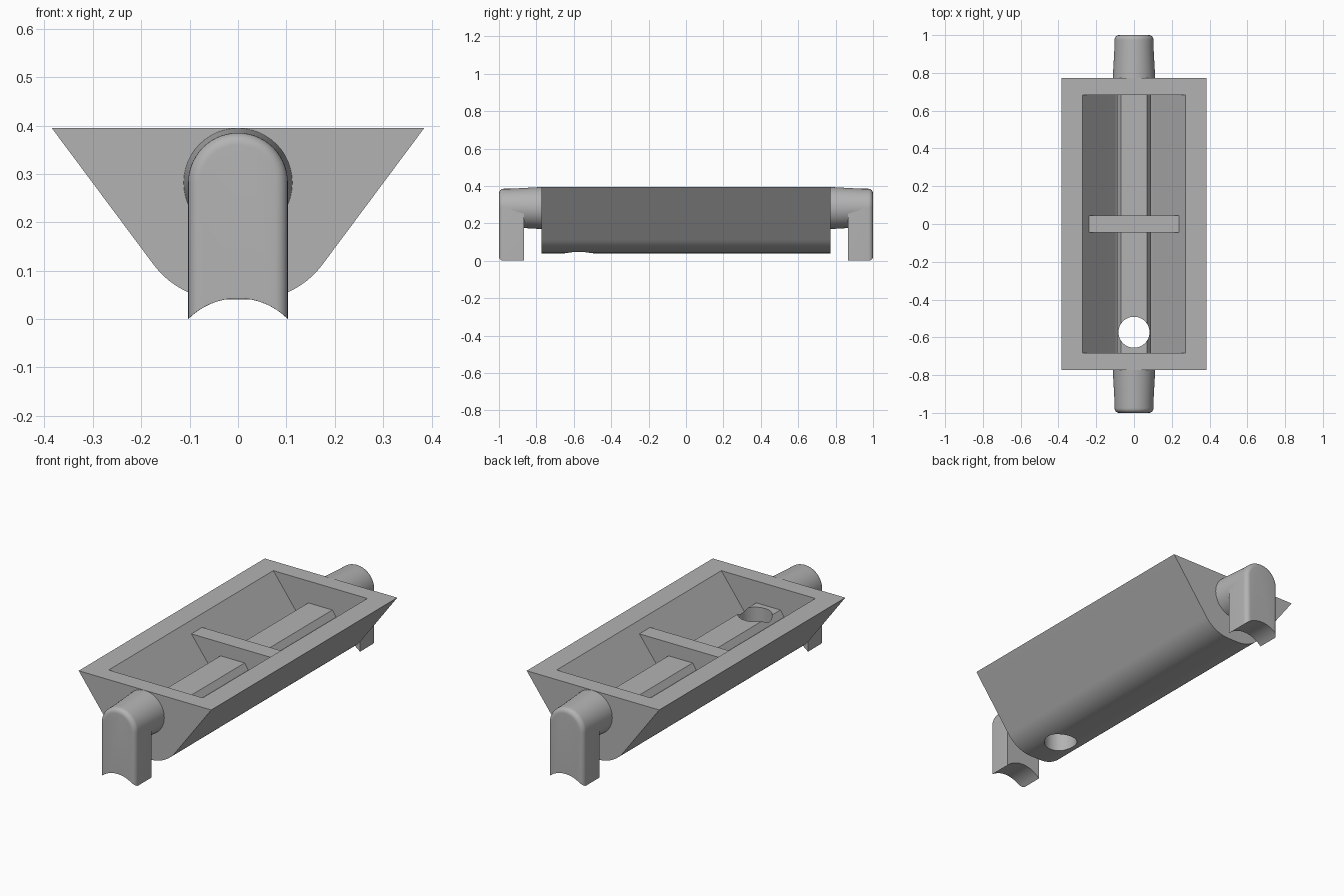
import bpy, bmesh
from math import sin, cos, radians, sqrt, pi

cube = bpy.data.objects.get("Cube")
if cube:
    bpy.data.objects.remove(cube, do_unlink=True)

grey = bpy.data.materials.new("plain grey")
grey.use_nodes = True
GREY = (0.45, 0.45, 0.45, 1)
grey.diffuse_color = GREY
grey.node_tree.nodes["Principled BSDF"].inputs["Base Color"].default_value = GREY

TOP, AXIS_Z = 0.395, 0.282


def loft(name, sections):
    """Skin a list of (y, [(x, z), ...]) sections and cap both ends."""
    bm = bmesh.new()
    rings = [[bm.verts.new((x, y, z)) for x, z in pts] for y, pts in sections]
    n = len(rings[0])
    for a, b in zip(rings, rings[1:]):
        for i in range(n):
            j = (i + 1) % n
            bm.faces.new((a[i], a[j], b[j], b[i]))
    bm.faces.new(rings[0])
    bm.faces.new(rings[-1])
    bmesh.ops.recalc_face_normals(bm, faces=bm.faces)
    mesh = bpy.data.meshes.new(name)
    bm.to_mesh(mesh)
    bm.free()
    obj = bpy.data.objects.new(name, mesh)
    bpy.context.collection.objects.link(obj)
    mesh.materials.append(grey)
    return obj


def prism(name, profile, half_length):
    return loft(name, [(-half_length, profile), (half_length, profile)])


def mirrored(half):
    return half + [(-x, z) for x, z in reversed(half)]


def arc(cx, cz, r, start, end, steps):
    """Arc points, angles in degrees from straight down."""
    angles = [radians(start + (end - start) * i / steps) for i in range(steps + 1)]
    return [(cx + r * sin(a), cz - r * cos(a)) for a in angles]


def select_only(obj):
    bpy.ops.object.select_all(action='DESELECT')
    obj.select_set(True)
    bpy.context.view_layer.objects.active = obj


def smooth(obj):
    select_only(obj)
    bpy.ops.object.shade_smooth_by_angle(angle=radians(30))


def cut(obj, cutter):
    select_only(obj)
    mod = obj.modifiers.new("cut", 'BOOLEAN')
    mod.operation = 'DIFFERENCE'
    mod.solver = 'EXACT'
    mod.object = cutter
    bpy.ops.object.modifier_apply(modifier=mod.name)
    bpy.data.objects.remove(cutter, do_unlink=True)


# Trough with a rounded keel
outer = [(0.385, TOP)] + arc(0.03, 0.22, 0.18, 53.4, 0, 14)
trough = prism("trough", mirrored(outer), 0.772)

# Cavity that leaves a chamfered rib along the floor
inner = [(0.273, 0.5), (0.273, TOP)] + arc(0.03, 0.22, 0.09, 53.4, 41.8, 4)
inner += [(0.09, 0.25), (0.07, 0.28)]
cut(trough, prism("cavity_cutter", mirrored(inner), 0.683))

# Drain hole through the rib and keel
bpy.ops.mesh.primitive_cylinder_add(vertices=48, radius=0.082, depth=1,
                                    location=(0, -0.573, 0.2))
cut(trough, bpy.context.object)
smooth(trough)

# Cross divider in the middle
divider = prism("divider", mirrored([(0.24, 0.35), (0.09, 0.149)]), 0.045)


def circle(r):
    return [(r * sin(2 * pi * i / 48), AXIS_Z + r * cos(2 * pi * i / 48))
            for i in range(48)]


def post_outline(w):
    """Round-topped post with a concave saddle foot."""
    saddle = 0.145
    head = arc(0, AXIS_Z, w, 90, 270, 28)
    xs = [-w + 2 * w * i / 16 for i in range(17)]
    return head + [(x, 0.043 - saddle + sqrt(saddle ** 2 - x * x)) for x in xs]


# Tapered arm and rounded post at each end
for side, label in ((-1, "front"), (1, "back")):
    arm = loft(label + "_arm", [(side * 0.76, circle(0.113)),
                                (side * 0.96, circle(0.102))])
    fillet = 0.025
    sections = [(side * 0.865, post_outline(0.103))]
    for i in range(7):
        a = radians(15 * i)
        sections.append((side * (1 - fillet + fillet * sin(a)),
                         post_outline(0.103 - fillet * (1 - cos(a)))))
    post = loft(label + "_post", sections)
    smooth(arm)
    smooth(post)
